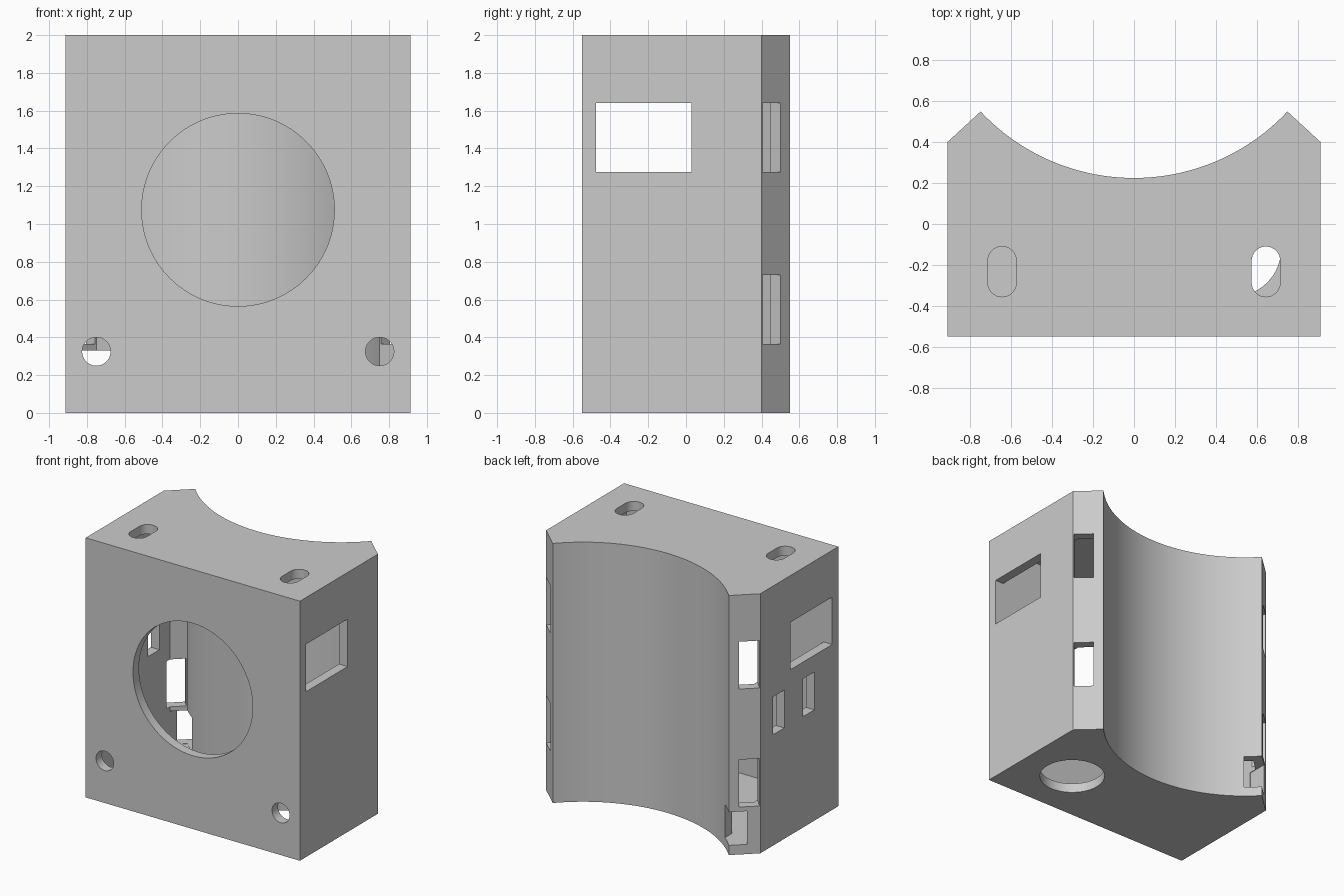
import bpy, bmesh, math
from mathutils import Matrix, Vector

cube = bpy.data.objects.get("Cube")
if cube:
    bpy.data.objects.remove(cube, do_unlink=True)

WALL = 0.073
ARC_Y = 1.253          # centre of the curved back

grey = bpy.data.materials.new("light grey")
grey.use_nodes = True
grey.diffuse_color = (0.6, 0.6, 0.6, 1)
grey.node_tree.nodes["Principled BSDF"].inputs["Base Color"].default_value = (0.6, 0.6, 0.6, 1)


def make(name, bm):
    bmesh.ops.recalc_face_normals(bm, faces=bm.faces[:])
    mesh = bpy.data.meshes.new(name)
    bm.to_mesh(mesh)
    bm.free()
    mesh.materials.append(grey)
    ob = bpy.data.objects.new(name, mesh)
    bpy.context.collection.objects.link(ob)
    return ob


def prism(name, points, bottom, top):
    bm = bmesh.new()
    face = bm.faces.new([bm.verts.new((x, y, bottom)) for x, y in points])
    ext = bmesh.ops.extrude_face_region(bm, geom=[face])["geom"]
    verts = [v for v in ext if isinstance(v, bmesh.types.BMVert)]
    bmesh.ops.translate(bm, verts=verts, vec=(0, 0, top - bottom))
    return make(name, bm)


def box(name, centre, size, turn=0):
    bm = bmesh.new()
    mat = Matrix.Translation(centre) @ Matrix.Rotation(turn, 4, 'Z') @ Matrix.Diagonal((*size, 1))
    bmesh.ops.create_cube(bm, size=1, matrix=mat)
    return make(name, bm)


def cylinder(name, centre, radius, depth, tilt=0, segments=64):
    bm = bmesh.new()
    mat = Matrix.Translation(centre) @ Matrix.Rotation(tilt, 4, 'X')
    bmesh.ops.create_cone(bm, cap_ends=True, segments=segments, radius1=radius,
                          radius2=radius, depth=depth, matrix=mat)
    return make(name, bm)


def plan(half_width, front, corner_y, tip_x, tip_y, steps=64):
    """Plan outline: straight front and sides, chamfered corners, concave arc back."""
    radius = math.hypot(tip_x, ARC_Y - tip_y)
    sweep = math.atan2(tip_x, ARC_Y - tip_y)
    pts = [(-half_width, corner_y), (-half_width, front), (half_width, front), (half_width, corner_y)]
    for i in range(steps + 1):
        a = sweep * (1 - 2 * i / steps)
        pts.append((radius * math.sin(a), ARC_Y - radius * math.cos(a)))
    return pts


def cut(target, cutter):
    mod = target.modifiers.new("cut", 'BOOLEAN')
    mod.operation = 'DIFFERENCE'
    mod.solver = 'EXACT'
    mod.object = cutter
    bpy.context.view_layer.objects.active = target
    bpy.ops.object.modifier_apply(modifier=mod.name)
    bpy.data.objects.remove(cutter, do_unlink=True)


# Hollow housing
housing = prism("housing", plan(0.913, -0.55, 0.4, 0.75, 0.55), 0, 2)
cut(housing, prism("cavity", plan(0.84, -0.55 + WALL, 0.371, 0.75, 0.454), WALL, 2 - WALL))

# Large round opening in the front
cut(housing, cylinder("front_opening", (0, -0.55, 1.075), 0.51, 0.3, math.pi / 2, 128))

chamfer_turn = math.atan2(0.15, 0.163)
for s in (-1, 1):
    # Small round hole in the front
    cut(housing, cylinder("front_hole", (s * 0.75, -0.55, 0.325), 0.075, 0.3, math.pi / 2))

    # Rounded slot in the top
    slot = []
    for i in range(34):
        end, step = divmod(i, 17)
        a = math.pi * (end + step / 16)
        slot.append((s * 0.645 + 0.07 * math.cos(a),
                     -0.233 + (0.053 if end == 0 else -0.053) + 0.07 * math.sin(a)))
    cut(housing, prism("top_slot", slot, 1.85, 2.1))

    # Side window
    cut(housing, box("side_window", (s * 0.9, -0.223, 1.457), (0.3, 0.505, 0.365)))

    # Two windows square to each chamfered corner
    normal = Vector((0.15, 0.163, 0)).normalized()
    for z in (0.548, 1.457):
        c = Vector((0.856, 0.452, z)) - normal * 0.03
        cut(housing, box("corner_window", (s * c.x, c.y, z), (0.142, 0.2, 0.365), -s * chamfer_turn))

# Two narrow slots in the right side
for y in (0.175, -0.19):
    cut(housing, box("right_slot", (-0.9, y, 1), (0.25, 0.137, 0.292)))

# Cable notch low in the right rear corner
cut(housing, box("cable_notch", (-0.75, 0.46, 0.203), (0.19, 0.3, 0.256)))

# Round hole in the floor
cut(housing, cylinder("floor_hole", (0.485, -0.12, 0), 0.235, 0.25))

bpy.ops.object.select_all(action='DESELECT')
housing.select_set(True)
bpy.context.view_layer.objects.active = housing
bpy.ops.object.shade_smooth_by_angle(angle=math.radians(20))
